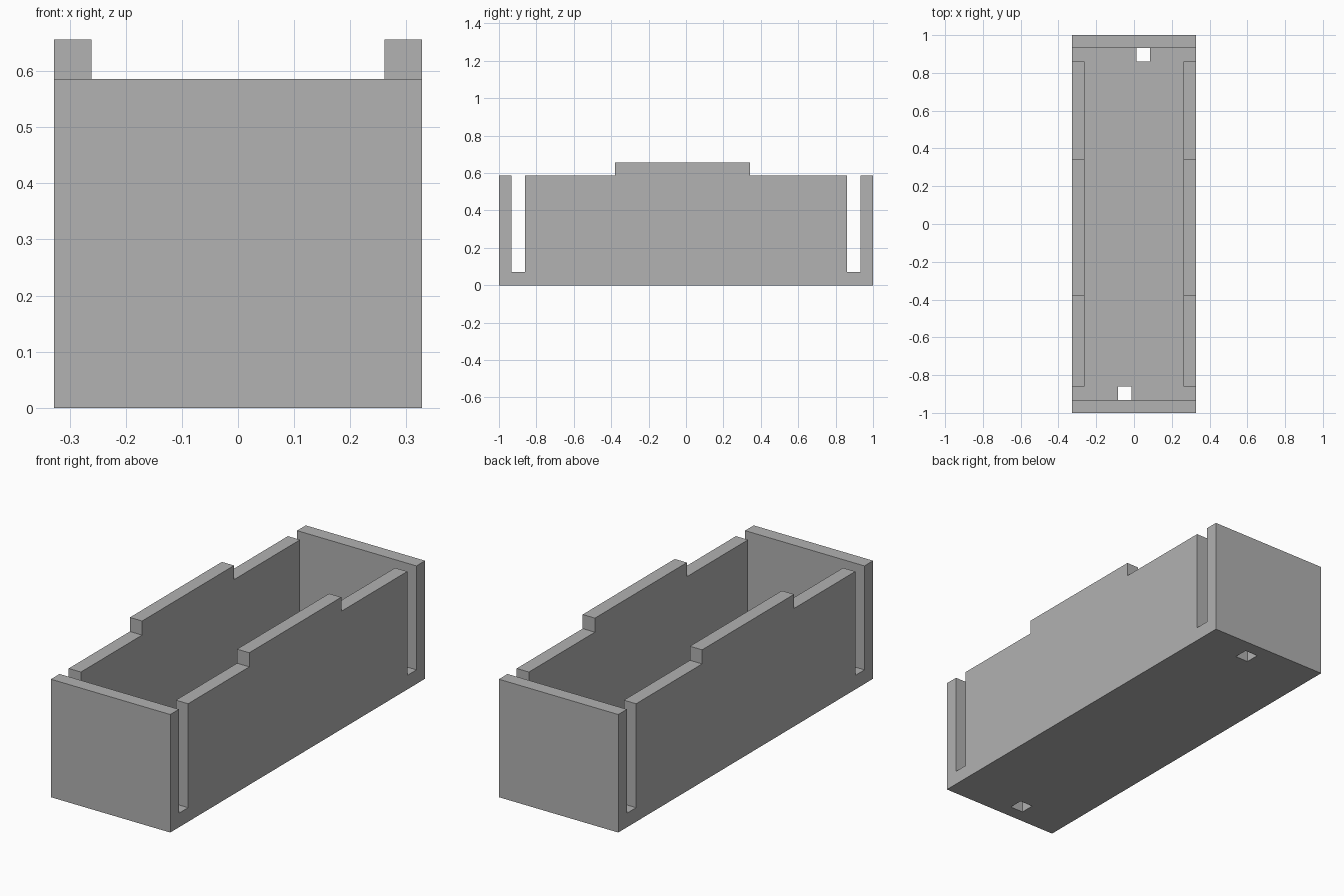
import bpy
import bmesh

cube = bpy.data.objects.get("Cube")
if cube:
    bpy.data.objects.remove(cube, do_unlink=True)

# Main dimensions
HALF_W, HALF_L, WALL = 0.328, 1.0, 0.07
RIM, TAB = 0.586, 0.656
SLOT_IN, SLOT_OUT = 0.86, 0.932
TAB_FRONT, TAB_BACK = -0.38, 0.342

grey = bpy.data.materials.new("plain_grey")
grey.use_nodes = True
grey.diffuse_color = (0.445, 0.445, 0.445, 1)
grey.node_tree.nodes["Principled BSDF"].inputs["Base Color"].default_value = grey.diffuse_color


def extrude_x(name, profile, x0, x1):
    """Solid made by sweeping a (y, z) outline from x0 to x1."""
    bm = bmesh.new()
    face = bm.faces.new([bm.verts.new((x0, y, z)) for y, z in profile])
    moved = bmesh.ops.extrude_face_region(bm, geom=[face])["geom"]
    verts = [v for v in moved if isinstance(v, bmesh.types.BMVert)]
    bmesh.ops.translate(bm, verts=verts, vec=(x1 - x0, 0, 0))
    bmesh.ops.recalc_face_normals(bm, faces=bm.faces)
    mesh = bpy.data.meshes.new(name)
    bm.to_mesh(mesh)
    bm.free()
    mesh.materials.append(grey)
    obj = bpy.data.objects.new(name, mesh)
    bpy.context.collection.objects.link(obj)
    return obj


def cut_box(target, x0, x1, y0, y1, z0, z1):
    """Subtract a box from the target and discard the cutter."""
    cutter = extrude_x("cutter", [(y0, z0), (y1, z0), (y1, z1), (y0, z1)], x0, x1)
    cutter.hide_render = True
    mod = target.modifiers.new("cut", 'BOOLEAN')
    mod.operation, mod.solver, mod.object = 'DIFFERENCE', 'EXACT', cutter
    bpy.context.view_layer.objects.active = target
    bpy.ops.object.modifier_apply(modifier=mod.name)
    bpy.data.objects.remove(cutter, do_unlink=True)


# Side outline: end plates, slots, shoulders and raised middle tab
front_half = [(-HALF_L, 0), (-HALF_L, RIM), (-SLOT_OUT, RIM), (-SLOT_OUT, WALL),
              (-SLOT_IN, WALL), (-SLOT_IN, RIM)]
tab = [(TAB_FRONT, RIM), (TAB_FRONT, TAB), (TAB_BACK, TAB), (TAB_BACK, RIM)]
back_half = [(-y, z) for y, z in reversed(front_half)]
tray = extrude_x("open_tray", front_half + tab + back_half, -HALF_W, HALF_W)

# Inner cavity, running into the end slots
inner = HALF_W - WALL + 0.003
middle = (SLOT_IN + SLOT_OUT) / 2
cut_box(tray, -inner, inner, -middle, middle, WALL, 1)

# Square floor holes against each end plate, offset to opposite sides
for side in (-1, 1):
    x0, x1 = sorted((side * 0.014, side * 0.086))
    y0, y1 = sorted((side * SLOT_IN, side * SLOT_OUT))
    cut_box(tray, x0, x1, y0, y1, -0.1, 0.2)
